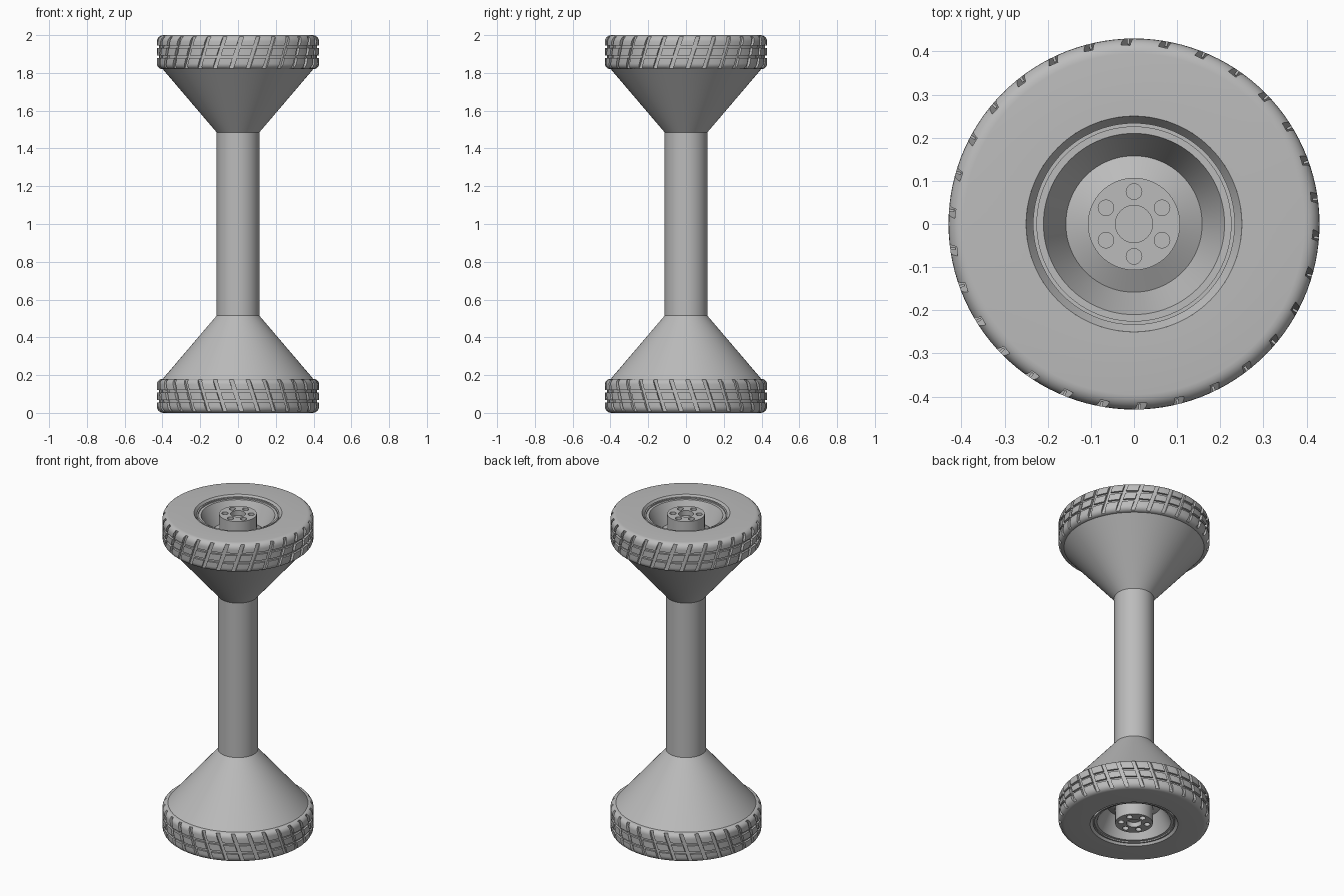
import bpy, bmesh, math
from mathutils import Matrix

cube = bpy.data.objects.get("Cube")
if cube:
    bpy.data.objects.remove(cube, do_unlink=True)

grey = bpy.data.materials.new("plain grey")
grey.use_nodes = True
colour = (0.5, 0.5, 0.5, 1)
grey.diffuse_color = colour
grey.node_tree.nodes["Principled BSDF"].inputs["Base Color"].default_value = colour

MID = 1.0      # mirror plane height; parts are built above it
FACE = 1.0     # outer wheel face, measured from the mirror plane


def make_object(name, bm):
    bmesh.ops.recalc_face_normals(bm, faces=bm.faces)
    mesh = bpy.data.meshes.new(name)
    bm.to_mesh(mesh)
    bm.free()
    mesh.materials.append(grey)
    ob = bpy.data.objects.new(name, mesh)
    ob.location.z = MID
    bpy.context.collection.objects.link(ob)
    return ob


def lathe(name, profile, segments, closed=False):
    """Spin (radius, height) points around z."""
    bm = bmesh.new()
    rings = []
    for r, z in profile:
        if r == 0:
            rings.append([bm.verts.new((0, 0, z))] * segments)
        else:
            turn = [math.tau * i / segments for i in range(segments)]
            rings.append([bm.verts.new((r * math.cos(a), r * math.sin(a), z)) for a in turn])
    pairs = list(zip(rings, rings[1:]))
    if closed:
        pairs.append((rings[-1], rings[0]))
    for low, high in pairs:
        for i in range(segments):
            j = (i + 1) % segments
            corners = dict.fromkeys((low[i], low[j], high[j], high[i]))
            bm.faces.new(list(corners))
    return make_object(name, bm)


def finish(ob, cutter=None, mirror=True):
    bpy.ops.object.select_all(action='DESELECT')
    bpy.context.view_layer.objects.active = ob
    ob.select_set(True)
    if cutter:
        cut = ob.modifiers.new("cut", 'BOOLEAN')
        cut.operation, cut.solver, cut.object = 'DIFFERENCE', 'EXACT', cutter
        bpy.ops.object.modifier_apply(modifier="cut")
        bpy.data.objects.remove(cutter, do_unlink=True)
    if mirror:
        flip = ob.modifiers.new("mirror", 'MIRROR')
        flip.use_axis = (False, False, True)
        flip.use_mirror_merge = False
        bpy.ops.object.modifier_apply(modifier="mirror")
    bpy.ops.object.shade_smooth_by_angle(angle=math.radians(30))


def arc(cr, cz, rad, start, end, steps=6):
    angles = [math.radians(start + (end - start) * i / steps) for i in range(steps + 1)]
    return [(cr + rad * math.cos(a), cz + rad * math.sin(a)) for a in angles]


# Tyre: rounded shoulders and two grooves around the tread
OUTER, INNER, BACK = 0.43, 0.25, FACE - 0.18
tread = []
for z in (FACE - 0.115, FACE - 0.062):
    tread += [(OUTER, z - 0.007), (OUTER - 0.012, z - 0.007),
              (OUTER - 0.012, z + 0.007), (OUTER, z + 0.007)]
tyre_profile = ([(INNER, BACK)] + arc(0.4, BACK + 0.03, 0.03, -90, 0) + tread
                + arc(0.395, FACE - 0.035, 0.035, 0, 90) + [(INNER, FACE)])
tyre = lathe("tyres", tyre_profile, 120, closed=True)

# Slanted tread slots
bm = bmesh.new()
COUNT = 30
for k in range(COUNT):
    spin = Matrix.Rotation(math.radians(-7) + math.tau * k / COUNT, 4, 'Z')
    lean = Matrix.Rotation(math.radians(-18), 4, 'X')
    place = Matrix.Translation((OUTER + 0.014, 0, FACE - 0.09))
    size = Matrix.Diagonal((0.06, 0.021, 0.24, 1))
    bmesh.ops.create_cube(bm, size=1, matrix=spin @ place @ lean @ size)
slots = make_object("slot_cutter", bm)
slots.hide_render = True
finish(tyre, slots)

# Rim: sloped seat, stepped lip and deep dish
rim_profile = [(0.25, 0), (0.234, -0.024), (0.234, -0.008), (0.225, -0.008),
               (0.225, -0.016), (0.21, -0.016), (0.158, -0.13), (0.1, -0.1)]
finish(lathe("rims", [(r, FACE + z) for r, z in rim_profile], 96))

# Hub with centre bore and six bolt holes
TOP = FACE - 0.006
hub_profile = [(0, FACE - 0.14), (0.107, FACE - 0.14), (0.107, TOP), (0.043, TOP),
               (0.043, TOP - 0.03), (0, TOP - 0.03)]
hub = lathe("hubs", hub_profile, 64)
bm = bmesh.new()
for k in range(6):
    a = math.radians(90 + 60 * k)
    bmesh.ops.create_cone(bm, cap_ends=True, segments=24, radius1=0.018, radius2=0.018, depth=0.06,
                          matrix=Matrix.Translation((0.075 * math.cos(a), 0.075 * math.sin(a), TOP)))
holes = make_object("bolt_hole_cutter", bm)
holes.hide_render = True
finish(hub, holes)

# Flared cones joining the shaft to the wheels
finish(lathe("flared_cones", [(0.113, 0.485), (0.402, BACK + 0.004)], 96))

# Central shaft
finish(lathe("shaft", [(0.113, -0.485), (0.113, 0.485)], 64), mirror=False)
